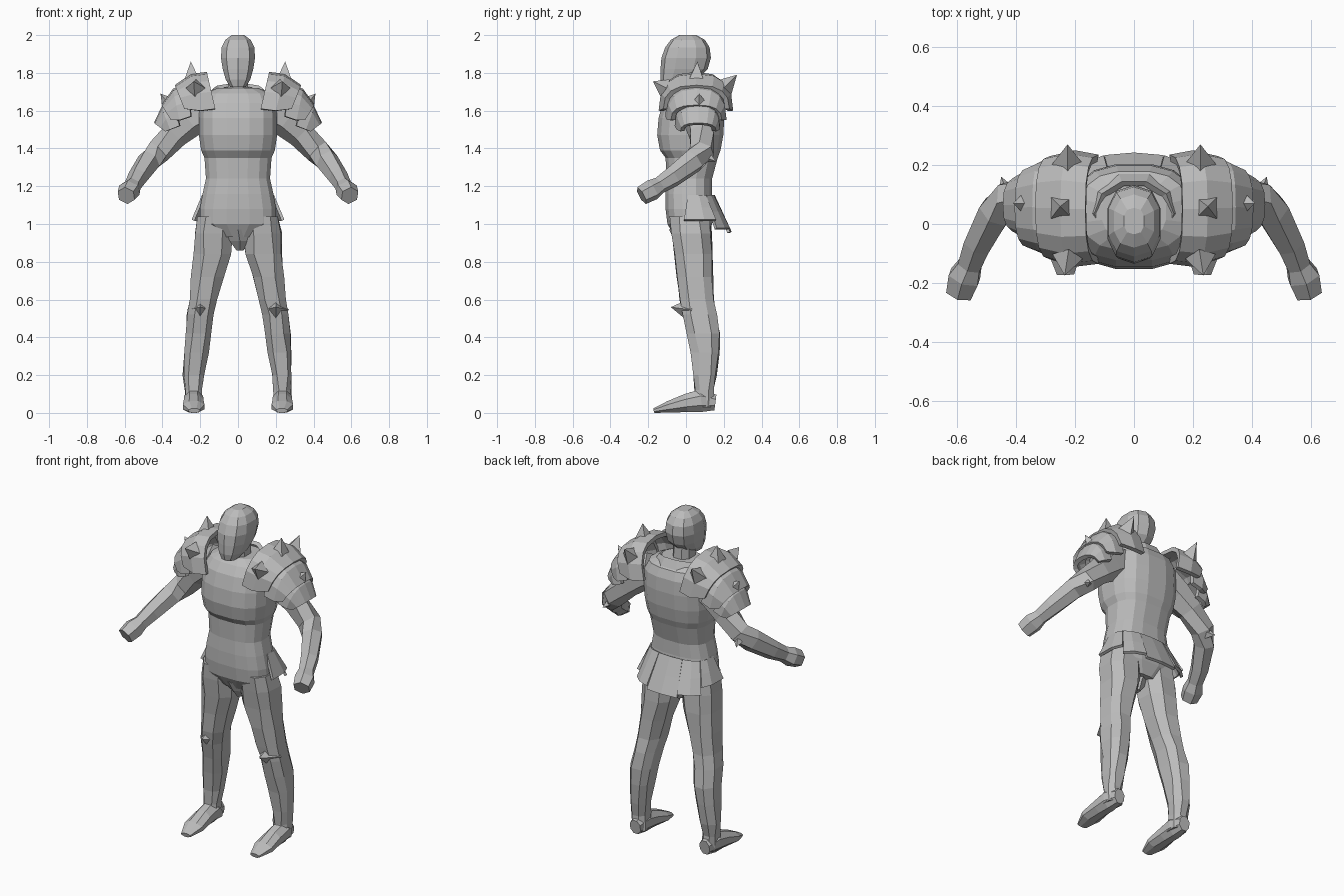
import bpy, bmesh, math, random
from mathutils import Vector

random.seed(4)
if "Cube" in bpy.data.objects:
    bpy.data.objects.remove(bpy.data.objects["Cube"], do_unlink=True)

grey = bpy.data.materials.new("plain grey")
grey.use_nodes = True
grey.diffuse_color = (0.5, 0.5, 0.5, 1)
grey.node_tree.nodes["Principled BSDF"].inputs["Base Color"].default_value = (0.5, 0.5, 0.5, 1)


def finish(name, bm):
    bmesh.ops.recalc_face_normals(bm, faces=bm.faces)
    mesh = bpy.data.meshes.new(name)
    bm.to_mesh(mesh)
    bm.free()
    mesh.materials.append(grey)
    ob = bpy.data.objects.new(name, mesh)
    bpy.context.collection.objects.link(ob)
    return ob


def skin(name, rings, cap=True, closed=True):
    """Bridge equal-length rings of points with quads."""
    bm = bmesh.new()
    vs = [[bm.verts.new(p) for p in r] for r in rings]
    n = len(vs[0])
    for a, b in zip(vs, vs[1:]):
        for i in range(n if closed else n - 1):
            j = (i + 1) % n
            bm.faces.new((a[i], a[j], b[j], b[i]))
    if cap:
        bm.faces.new(vs[0])
        bm.faces.new(vs[-1])
    return finish(name, bm)


def spow(v, p):
    return math.copysign(abs(v) ** p, v)


def stack(name, rows, n, s=1, p=0.8, jit=0.0):
    """Horizontal sections: z, centre x, half width, front y, back y."""
    rings = []
    for z, cx, rx, y0, y1 in rows:
        ring = []
        for i in range(n):
            a = math.tau * (i + 0.5) / n
            x = cx + rx * spow(math.cos(a), p)
            y = (y0 + y1) / 2 + (y1 - y0) / 2 * spow(math.sin(a), p)
            ring.append((s * x + random.uniform(-jit, jit), y + random.uniform(-jit, jit), z))
        rings.append(ring)
    return skin(name, rings)


def tube(name, nodes, n, s=1):
    """Sections square to a path: x, y, z, side radius, vertical radius."""
    pts = [Vector((s * q[0], q[1], q[2])) for q in nodes]
    rings = []
    for i, c in enumerate(pts):
        t = (pts[min(i + 1, len(pts) - 1)] - pts[max(i - 1, 0)]).normalized()
        side = t.cross(Vector((0, 0, 1))).normalized()
        up = side.cross(t)
        ru, rv = nodes[i][3:]
        rings.append([c + side * ru * math.cos(math.tau * (k + 0.5) / n)
                      + up * rv * math.sin(math.tau * (k + 0.5) / n) for k in range(n)])
    return skin(name, rings)


def spike(name, base, tip, r, s=1):
    base, tip = Vector((s * base[0], *base[1:])), Vector((s * tip[0], *tip[1:]))
    d = tip - base
    bm = bmesh.new()
    bmesh.ops.create_cone(bm, cap_ends=True, segments=4, radius1=r, radius2=0, depth=d.length)
    bmesh.ops.transform(bm, matrix=d.to_track_quat('Z', 'Y').to_matrix().to_4x4(), verts=bm.verts)
    bmesh.ops.translate(bm, vec=(base + tip) / 2, verts=bm.verts)
    return finish(name, bm)


def arch(name, edges, s, steps=8):
    """Curved shoulder plate: bottom x, top x, bottom z, top z, front y, back y per edge."""
    rings = []
    for xb, xt, zb, zt, y0, y1 in edges:
        ring = []
        for i in range(steps + 1):
            a = math.pi * i / steps
            h = math.sin(a) ** 0.8
            y = (y0 + y1) / 2 - (y1 - y0) / 2 * spow(math.cos(a), 0.75)
            ring.append((s * (xb + (xt - xb) * h), y, zb + (zt - zb) * h))
        rings.append(ring)
    ob = skin(name, rings, cap=False, closed=False)
    # Thicken towards the body whatever the strip's winding
    inward = sum((f.normal.z * f.area for f in ob.data.polygons)) > 0
    mod = ob.modifiers.new("thickness", 'SOLIDIFY')
    mod.thickness, mod.offset = 0.025, (-1 if inward else 1)


# Torso with overhanging chest, waist and hips
stack("torso", [
    (0.93, 0, 0.10, -0.06, 0.11), (1.0, 0, 0.205, -0.10, 0.14), (1.08, 0, 0.205, -0.11, 0.15),
    (1.16, 0, 0.19, -0.11, 0.14), (1.24, 0, 0.172, -0.105, 0.14), (1.35, 0, 0.18, -0.11, 0.17),
    (1.39, 0, 0.198, -0.14, 0.185), (1.47, 0, 0.21, -0.155, 0.20), (1.56, 0, 0.21, -0.148, 0.205),
    (1.64, 0, 0.205, -0.125, 0.20), (1.69, 0, 0.18, -0.09, 0.18), (1.72, 0, 0.11, -0.05, 0.13)], 16, p=0.75)
stack("neck", [(1.66, 0, 0.08, -0.06, 0.12), (1.72, 0, 0.058, -0.05, 0.085),
               (1.82, 0, 0.055, -0.05, 0.08)], 8)

# Head with a narrow jaw and a flattish face
stack("head", [
    (1.725, 0, 0.042, -0.125, -0.02), (1.765, 0, 0.068, -0.135, 0.06), (1.82, 0, 0.084, -0.135, 0.115),
    (1.88, 0, 0.094, -0.13, 0.132), (1.935, 0, 0.09, -0.11, 0.125), (1.975, 0, 0.07, -0.08, 0.10),
    (2.0, 0, 0.035, -0.035, 0.055)], 10)

# Raised collar around the neck opening
collar = [[(r * math.cos(a), 0.035 + r * 0.85 * math.sin(a), z + 0.03 * math.sin(a))
           for a in [math.tau * i / 10 for i in range(10)]]
          for r, z in ((0.17, 1.66), (0.135, 1.715), (0.115, 1.70))]
skin("collar", collar, cap=False)

# Flared skirt flaps wrapping the back and hips
for k in range(5):
    a0, a1 = math.radians(-8 + k * 39.2), math.radians(-8 + (k + 1) * 39.2)
    drop = 0.955 if k == 2 else 0.975 if k in (1, 3) else 1.02
    rows = []
    for t in (0, 0.5, 1):
        z = 1.15 + (drop - 1.15) * t
        rows.append([((0.185 + 0.055 * t) * spow(math.cos(a), 0.8),
                      0.035 + (0.11 + 0.09 * t) * spow(math.sin(a), 0.75), z)
                     for a in (a0, (a0 + a1) / 2, a1)])
    flap = skin("skirt_flap", rows, cap=False, closed=False)
    mod = flap.modifiers.new("thickness", 'SOLIDIFY')
    mod.thickness, mod.offset = 0.016, 0

# Front loin flap
stack("loin_flap", [(0.86, 0.01, 0.02, -0.02, 0.06), (0.91, 0.01, 0.06, -0.06, 0.08),
                    (0.97, 0, 0.09, -0.09, 0.10)], 6)

for s, side in ((1, "left"), (-1, "right")):
    # Leg, shin and foot
    stack(side + "_leg", [
        (1.04, 0.125, 0.09, -0.09, 0.13), (0.95, 0.128, 0.108, -0.085, 0.14), (0.84, 0.138, 0.102, -0.07, 0.145),
        (0.72, 0.16, 0.09, -0.05, 0.145), (0.60, 0.183, 0.078, -0.035, 0.15), (0.52, 0.198, 0.072, -0.02, 0.165),
        (0.42, 0.21, 0.074, 0.0, 0.182), (0.32, 0.222, 0.068, 0.025, 0.178), (0.20, 0.235, 0.056, 0.04, 0.162),
        (0.12, 0.235, 0.046, 0.04, 0.15), (0.03, 0.235, 0.047, 0.03, 0.155)], 8, s, jit=0.006)
    tube(side + "_foot", [
        (0.233, 0.155, 0.055, 0.036, 0.045), (0.235, 0.08, 0.065, 0.055, 0.065),
        (0.235, 0.0, 0.052, 0.056, 0.052), (0.235, -0.09, 0.032, 0.062, 0.034),
        (0.232, -0.17, 0.012, 0.032, 0.013)], 8, s)
    # Pointed knee guard
    spike(side + "_knee_guard", (0.2, 0.03, 0.545), (0.2, -0.08 if s > 0 else -0.06, 0.56), 0.07, s)

    # Arm, bending forward at the elbow, ending in a blunt fist
    tube(side + "_arm", [
        (0.16, 0.06, 1.61, 0.09, 0.10), (0.25, 0.07, 1.55, 0.085, 0.09), (0.33, 0.085, 1.475, 0.072, 0.072),
        (0.42, 0.085, 1.385, 0.066, 0.068), (0.47, 0.04, 1.335, 0.062, 0.066), (0.53, -0.07, 1.25, 0.052, 0.055),
        (0.557, -0.14, 1.205, 0.045, 0.045), (0.575, -0.18, 1.18, 0.06, 0.056),
        (0.592, -0.235, 1.15, 0.05, 0.05)], 6, s)
    spike(side + "_elbow_point", (0.42, 0.08, 1.37), (0.45, 0.16, 1.33), 0.05, s)

    # Three overlapping shoulder plates
    arch(side + "_shoulder_plate_inner", [
        (0.12, 0.165, 1.61, 1.805, -0.135, 0.235), (0.20, 0.25, 1.60, 1.795, -0.145, 0.25),
        (0.285, 0.335, 1.61, 1.735, -0.12, 0.23)], s)
    arch(side + "_shoulder_plate_middle", [
        (0.25, 0.27, 1.57, 1.75, -0.11, 0.21), (0.31, 0.345, 1.55, 1.715, -0.10, 0.215),
        (0.355, 0.405, 1.55, 1.63, -0.08, 0.19)], s)
    arch(side + "_shoulder_plate_outer", [
        (0.31, 0.35, 1.52, 1.67, -0.06, 0.18), (0.36, 0.405, 1.50, 1.62, -0.05, 0.18),
        (0.385, 0.445, 1.49, 1.535, -0.03, 0.16)], s)
    # Spikes on the front, top and back of the shoulder
    spike(side + "_front_spike", (0.225, -0.11, 1.72), (0.235, -0.175, 1.755), 0.052, s)
    spike(side + "_top_spike", (0.245, 0.055, 1.77), (0.25, 0.06, 1.86), 0.052, s)
    spike(side + "_back_spike", (0.225, 0.2, 1.72), (0.225, 0.27, 1.79), 0.055, s)
    spike(side + "_outer_spike", (0.37, 0.07, 1.64), (0.41, 0.07, 1.69), 0.04, s)
